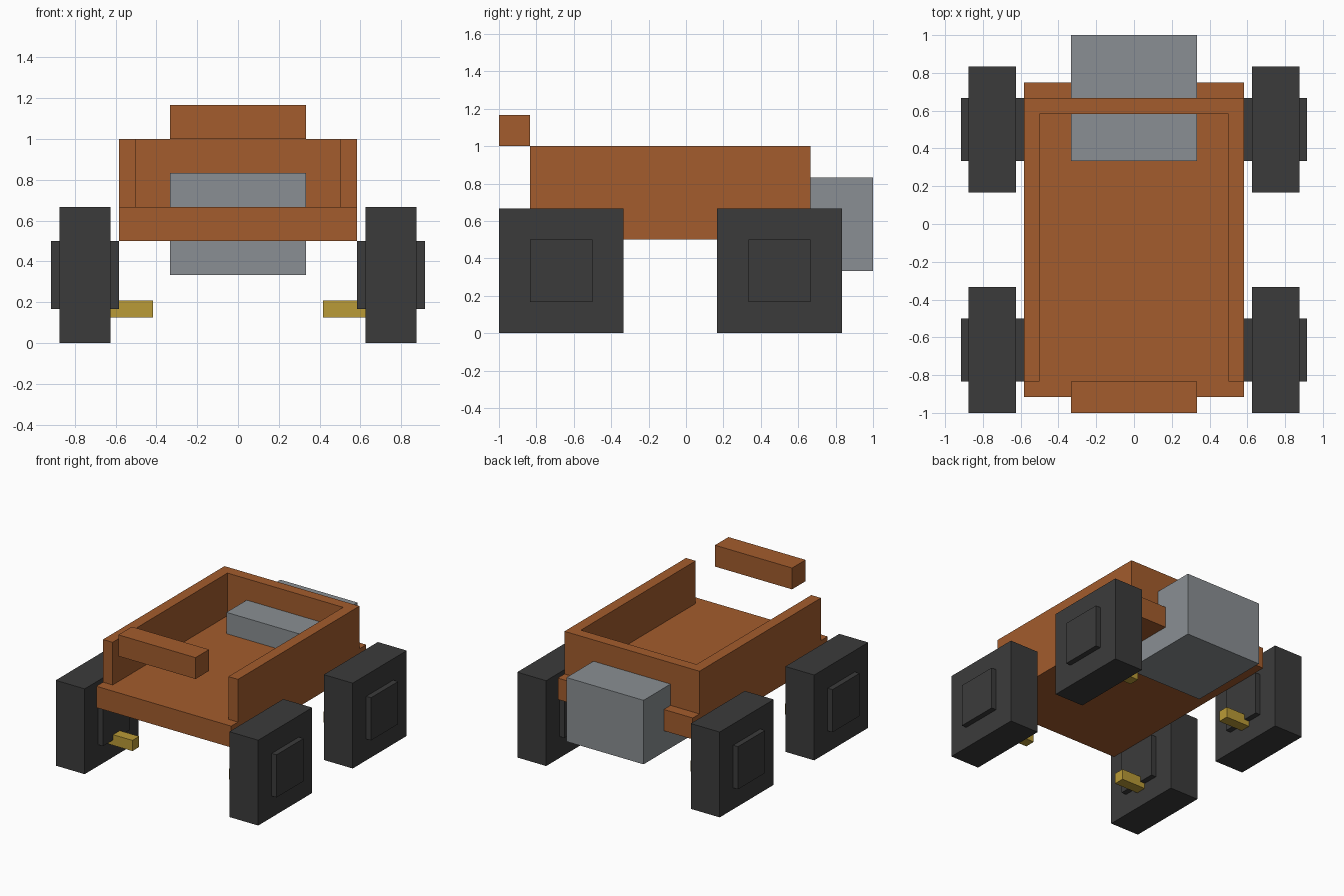
import bpy
import bmesh

cube = bpy.data.objects.get("Cube")
if cube:
    bpy.data.objects.remove(cube, do_unlink=True)

U = 1 / 12  # design grid: every part sits on twelfths


def material(name, rgb):
    mat = bpy.data.materials.new(name)
    mat.use_nodes = True
    mat.diffuse_color = (*rgb, 1)
    bsdf = mat.node_tree.nodes["Principled BSDF"]
    bsdf.inputs["Base Color"].default_value = (*rgb, 1)
    bsdf.inputs["Roughness"].default_value = 0.8
    return mat


RUST = material("rust_brown", (0.366, 0.107, 0.026))
STEEL = material("steel_grey", (0.254, 0.275, 0.292))
RUBBER = material("dark_rubber", (0.044, 0.044, 0.044))
BRASS = material("brass", (0.491, 0.328, 0.038))


def prism(name, outline, z0, z1, mat):
    """Extrude a plan outline, in grid units, from z0 up to z1."""
    bm = bmesh.new()
    face = bm.faces.new([bm.verts.new((x * U, y * U, z0 * U)) for x, y in outline])
    top = bmesh.ops.extrude_face_region(bm, geom=[face])["geom"]
    bmesh.ops.translate(bm, vec=(0, 0, (z1 - z0) * U),
                        verts=[v for v in top if isinstance(v, bmesh.types.BMVert)])
    bmesh.ops.recalc_face_normals(bm, faces=bm.faces)
    mesh = bpy.data.meshes.new(name)
    bm.to_mesh(mesh)
    bm.free()
    mesh.materials.append(mat)
    obj = bpy.data.objects.new(name, mesh)
    bpy.context.collection.objects.link(obj)
    return obj


def box(name, x, y, z, mat):
    outline = [(x[0], y[0]), (x[1], y[0]), (x[1], y[1]), (x[0], y[1])]
    return prism(name, outline, z[0], z[1], mat)


# Body: floor slab, U-shaped wall open at the front, and front bar
box("floor", (-7, 7), (-11, 9), (6, 8), RUST)
half = [(7, 8), (7, -10), (6, -10), (6, 7)]
prism("body_wall", half + [(-x, y) for x, y in reversed(half)], 8, 12, RUST)
box("front_bar", (-4, 4), (-12, -10), (12, 14), RUST)

# Engine block through the rear wall
box("engine", (-4, 4), (4, 12), (4, 10), STEEL)

# Four wheels, each with a hub and a small inner step
for end, yc in (("front", -8), ("rear", 6)):
    for side, s in (("left", 1), ("right", -1)):
        def span(a, b):
            return sorted((s * a, s * b))
        tag = f"{end}_{side}"
        box(f"{tag}_wheel", span(7.5, 10.5), (yc - 4, yc + 4), (0, 8), RUBBER)
        box(f"{tag}_hub", span(7, 11), (yc - 2, yc + 2), (2, 6), RUBBER)
        box(f"{tag}_step", span(5, 7.6), (yc - 0.5, yc + 0.5), (1.5, 2.5), BRASS)
